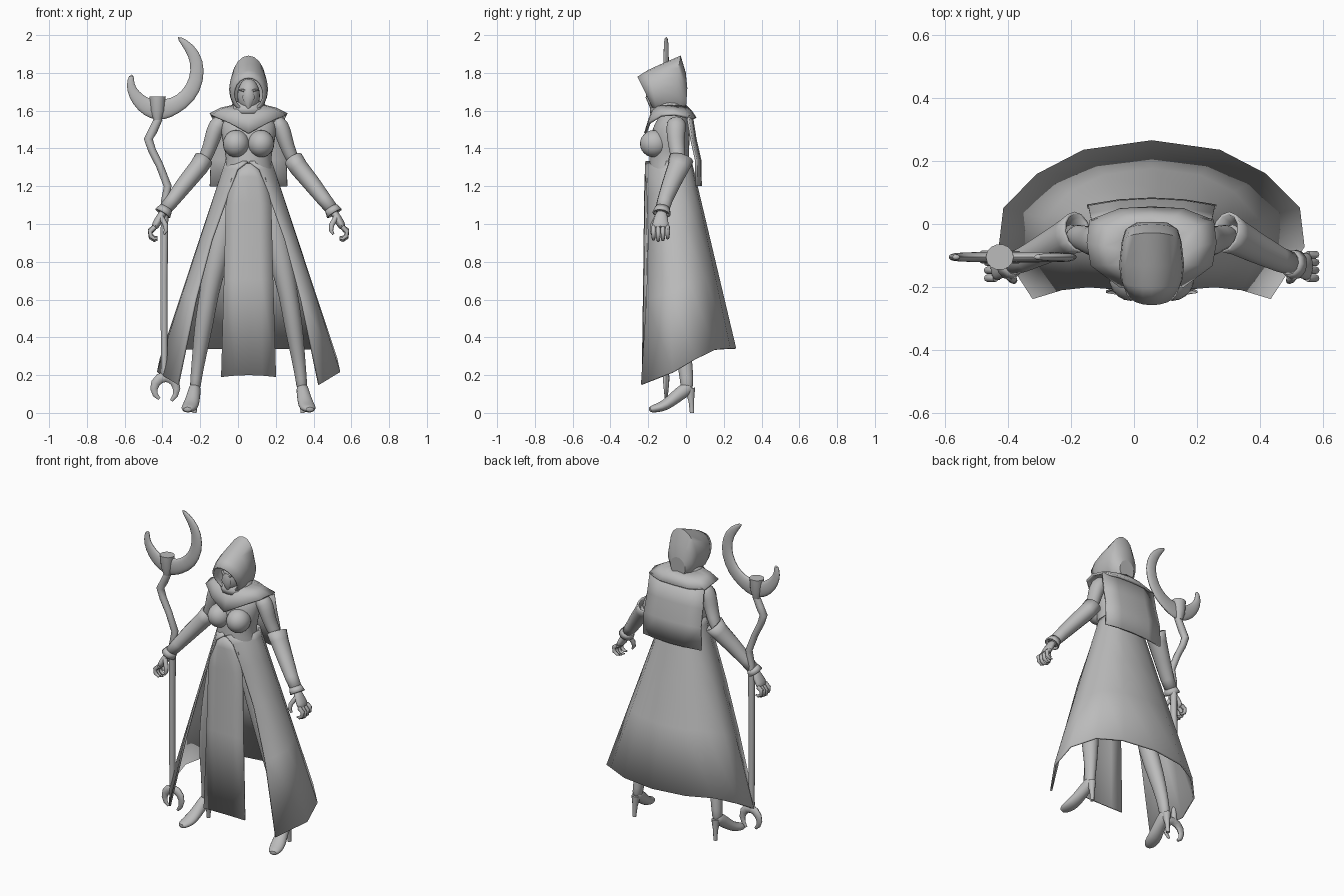
import bpy, bmesh, math
from mathutils import Vector

CX = 0.056  # the figure stands a little right of centre, the staff fills the left
grey = bpy.data.materials.new("plain_grey")
grey.diffuse_color = (0.5, 0.5, 0.5, 1)


def finish(name, bm, thick=0, sub=0, angle=50):
    bmesh.ops.recalc_face_normals(bm, faces=bm.faces)
    me = bpy.data.meshes.new(name)
    bm.to_mesh(me)
    bm.free()
    me.materials.append(grey)
    ob = bpy.data.objects.new(name, me)
    bpy.context.collection.objects.link(ob)
    bpy.ops.object.select_all(action='DESELECT')
    bpy.context.view_layer.objects.active = ob
    ob.select_set(True)
    bpy.ops.object.shade_smooth_by_angle(angle=math.radians(angle))
    if thick:
        m = ob.modifiers.new("thickness", 'SOLIDIFY')
        m.thickness = thick
        m.offset = 0
    if sub:
        m = ob.modifiers.new("smooth", 'SUBSURF')
        m.levels = m.render_levels = sub
    return ob


def loft(name, rings, closed=True, caps=True, **kw):
    """Skin a list of point rows; closed rows form a tube, open rows a sheet."""
    bm = bmesh.new()
    rows = [[bm.verts.new(p) for p in r] for r in rings]
    n = len(rows[0])
    for a, b in zip(rows, rows[1:]):
        for i in range(n if closed else n - 1):
            j = (i + 1) % n
            bm.faces.new((a[i], a[j], b[j], b[i]))
    if closed and caps:
        bm.faces.new(rows[0])
        bm.faces.new(rows[-1])
    return finish(name, bm, **kw)


def oval(c, u, v, n):
    return [c + u * math.cos(2 * math.pi * i / n) + v * math.sin(2 * math.pi * i / n) for i in range(n)]


def tube(name, pts, n=12, ref=(0, 1, 0), side=1, cx=CX, **kw):
    """Tube through (x, y, z, radius across, radius along ref)."""
    ps = [Vector((cx + side * p[0], p[1], p[2])) for p in pts]
    rings = []
    for i, p in enumerate(ps):
        t = (ps[min(i + 1, len(ps) - 1)] - ps[max(i - 1, 0)]).normalized()
        u = t.cross(Vector(ref)).normalized()
        rings.append(oval(p, u * pts[i][3], u.cross(t) * pts[i][4], n))
    return loft(name, rings, **kw)


def ball(name, c, r):
    bm = bmesh.new()
    bmesh.ops.create_uvsphere(bm, u_segments=20, v_segments=12, radius=1)
    for v in bm.verts:
        v.co = Vector((v.co.x * r[0] + c[0], v.co.y * r[1] + c[1], v.co.z * r[2] + c[2]))
    return finish(name, bm)


def mirrored(half):
    """Open row running right side to left side; the last point is on the middle."""
    return [(CX + x, y, z) for x, y, z in half] + [(CX - x, y, z) for x, y, z in half[-2::-1]]


# Torso: height, half width, front, back
torso = [(1.63, .04, -.13, -.03), (1.59, .06, -.135, -.01), (1.555, .14, -.15, .01), (1.5, .15, -.185, .02),
         (1.42, .138, -.19, .02), (1.35, .117, -.195, .015), (1.28, .13, -.2, .02), (1.15, .16, -.19, .05),
         (1.05, .15, -.17, .05)]
loft("torso", [oval(Vector((CX, (f + b) / 2, z)), Vector((w, 0, 0)), Vector((0, (b - f) / 2, 0)), 20)
               for z, w, f, b in torso], sub=1)

# Head and pointed face mask
ball("head", (CX, -.125, 1.68), (.06, .075, .09))
tube("face_mask", [(0, -.19, 1.715, .02, .01), (0, -.2, 1.67, .034, .014), (0, -.18, 1.61, .008, .008)], n=8)
for s in (-1, 1):
    tube("brow", [(.008, -.196, 1.70, .006, .008), (.03, -.188, 1.708, .007, .008), (.052, -.165, 1.712, .004, .006)],
         n=6, side=s)

# Hood: rings from the face opening to the back (top y z, bottom y z, half width)
hood = [(-.255, 1.775, -.165, 1.60, .078), (-.2, 1.81, -.15, 1.59, .093), (-.13, 1.842, -.13, 1.585, .098),
        (-.03, 1.887, -.085, 1.58, .09), (-.006, 1.80, -.04, 1.58, .08), (.002, 1.72, -.005, 1.60, .05)]
rings = []
for ty, tz, by, bz, w in hood:
    a, b = Vector((CX, ty, tz)), Vector((CX, by, bz))
    rings.append(oval((a + b) / 2, (a - b) / 2, Vector((w, 0, 0)), 20))
ob = loft("hood", rings, caps=False, thick=.01)
bm = bmesh.new()
bm.from_mesh(ob.data)
bm.verts.ensure_lookup_table()
bm.faces.new([bm.verts[i] for i in range(100, 120)])
bmesh.ops.recalc_face_normals(bm, faces=bm.faces)
bm.to_mesh(ob.data)
bm.free()

# Scarf at the neck
loft("scarf", [oval(Vector((CX, -.09, z)), Vector((r, 0, 0)), Vector((0, r, 0)), 20)
               for z, r in ((1.585, .095), (1.61, .094), (1.635, .08), (1.645, .065))], caps=False, thick=.012)

# Shoulder mantle with a V front
outer = [(0, -.215, 1.48), (.1, -.195, 1.535), (.19, -.13, 1.575), (.203, -.06, 1.58), (.195, .01, 1.565),
         (.1, .045, 1.56), (0, .05, 1.56)]
inner, middle = [], []
for i, p in enumerate(outer):
    a = math.pi * i / 6
    q = Vector((.08 * math.sin(a), -.085 - .08 * math.cos(a), 1.625))
    m = q.lerp(Vector(p), .55) + Vector((0, 0, .008))
    inner.append(tuple(q))
    middle.append(tuple(m))
loft("mantle", [mirrored(r)[:-1] for r in (inner, middle, outer)], caps=False, thick=.014)

# Back cape
cape = [(1.575, .03, .19), (1.45, .05, .195), (1.34, .075, .2), (1.2, .078, .205)]
loft("back_cape", [[(CX + s * w, y - .022 * s * s, z) for s in (-1, -.5, 0, .5, 1)] for z, y, w in cape],
     closed=False, thick=.012)

# Bust
for s in (-1, 1):
    ball("bust", (CX + s * .066, -.168, 1.425), (.07, .076, .072))

# Long open skirt: waist row to hem row, front edges curve away from the middle
hem = [(.373, -.235, .15), (.48, -.07, .215), (.465, .05, .285), (.36, .155, .335), (.215, .23, .34), (0, .26, .34)]
waist = [(.005, -.212, 1.33), (.118, -.1, 1.33), (.118, -.04, 1.33), (.09, .005, 1.33), (.05, .02, 1.33),
         (0, .025, 1.33)]
edge = [(0, .005, -.212), (.035, .06, -.215), (.15, .11, -.205), (.35, .195, -.198), (.62, .28, -.207),
        (1, .373, -.235)]
rows = []
for f, ex, ey in edge:
    row = [tuple(Vector(a).lerp(Vector(b), f)) for a, b in zip(waist, hem)]
    row[0] = (ex, ey, row[0][2])
    rows.append(mirrored(row))
loft("skirt", rows, closed=False, thick=.012)

# Front cloth panel
panel = [(1.31, .045, -.208), (1.24, .09, -.216), (1.1, .12, -.218), (.7, .13, -.223), (.19, .145, -.23)]
loft("front_panel", [[(CX + s * w, y + .015 * s * s, z + .01 * (1 - s * s)) for s in (-1, -.5, 0, .5, 1)]
                     for z, w, y in panel], closed=False, thick=.008)

for s in (-1, 1):
    # Leg, high-heeled shoe
    tube("leg", [(.09, -.07, 1.17, .09, .09), (.125, -.08, 1.0, .083, .085), (.175, -.085, .8, .066, .07),
                 (.21, -.08, .63, .05, .053), (.235, -.05, .48, .052, .058), (.262, -.01, .3, .038, .043),
                 (.28, .005, .17, .03, .036), (.283, .005, .12, .03, .036)], n=14, side=s, sub=1)
    tube("shoe", [(.283, .03, .14, .022, .025), (.284, .005, .13, .034, .04), (.292, -.05, .088, .037, .036),
                  (.306, -.11, .038, .046, .03), (.318, -.16, .024, .043, .024), (.326, -.198, .016, .022, .015)],
         n=12, ref=(0, 0, 1), side=s, sub=1)
    tube("shoe_heel", [(.282, .02, .13, .026, .03), (.284, .028, .06, .014, .015), (.286, .032, 0, .011, .012)],
         n=10, side=s)

    # Arm, gauntlet with flared opening, cuff
    tube("upper_arm", [(.13, -.05, 1.55, .045, .05), (.172, -.052, 1.52, .05, .055), (.192, -.055, 1.45, .043, .048),
                       (.215, -.045, 1.38, .037, .042), (.255, -.035, 1.30, .035, .038)], side=s, sub=1)
    tube("gauntlet", [(.236, -.025, 1.345, .047, .062), (.265, -.04, 1.30, .045, .054), (.33, -.075, 1.22, .041, .045),
                      (.4, -.11, 1.13, .034, .036), (.448, -.128, 1.07, .029, .032)], side=s, caps=False, thick=.01)
    tube("forearm", [(.25, -.035, 1.31, .032, .035), (.35, -.085, 1.195, .03, .032), (.455, -.13, 1.06, .024, .028)],
         side=s)
    tube("cuff", [(.437, -.124, 1.085, .032, .036), (.455, -.13, 1.055, .042, .045)], side=s, caps=False, thick=.008)

    # Hand with curled fingers
    tube("palm", [(.447, -.128, 1.07, .02, .028), (.468, -.132, 1.035, .023, .036), (.488, -.135, 1.0, .023, .046),
                  (.502, -.135, .975, .018, .044)], side=s, sub=1)
    for k in range(4):
        y = -.172 + .025 * k
        d = (.0, -.008, -.004, .006)[k]
        tube("finger", [(.495, y, .985, .013, .012), (.521, y, .962 + d, .0125, .012), (.518, y, .935 + d, .011, .011),
                        (.498, y, .921 + d, .009, .009), (.482, y, .925 + d, .005, .005)], n=8, side=s)
    tube("thumb", [(.462, -.155, 1.035, .014, .014), (.44, -.175, .995, .014, .014), (.437, -.18, .965, .011, .011),
                   (.449, -.18, .945, .006, .006)], n=8, side=s)

# Staff: straight pole with a crooked neck
tube("staff_pole", [(-.39, -.105, .18, .017, .017), (-.392, -.105, .7, .019, .019), (-.388, -.105, 1.12, .02, .02),
                    (-.372, -.105, 1.2, .021, .021), (-.415, -.105, 1.31, .02, .02), (-.455, -.105, 1.39, .021, .021),
                    (-.475, -.105, 1.45, .024, .022), (-.45, -.105, 1.495, .024, .022),
                    (-.42, -.105, 1.56, .022, .02)], n=10, cx=0)

# Staff crescent: one long horn and one short horn, both flat
tube("long_horn", [(-.45, -.105, 1.605, .055, .018), (-.4, -.105, 1.605, .06, .018), (-.336, -.105, 1.622, .047, .018),
                   (-.26, -.105, 1.676, .045, .017), (-.216, -.105, 1.765, .041, .016),
                   (-.215, -.105, 1.86, .037, .015), (-.255, -.105, 1.937, .03, .014),
                   (-.322, -.105, 1.992, .008, .01)], n=10, cx=0, sub=1)
tube("short_horn", [(-.4, -.105, 1.605, .06, .018), (-.45, -.105, 1.605, .055, .018), (-.505, -.105, 1.632, .045, .017),
                    (-.552, -.105, 1.685, .033, .015), (-.573, -.105, 1.74, .022, .013),
                    (-.562, -.105, 1.793, .014, .01)], n=10, cx=0, sub=1)
tube("staff_socket", [(-.426, -.105, 1.55, .022, .022), (-.426, -.105, 1.6, .038, .036),
                      (-.426, -.105, 1.66, .042, .04), (-.426, -.105, 1.675, .044, .041)], n=14, cx=0)

# Staff foot: small claw opening downward
claw = []
for k in range(11):
    a = math.radians(238 - 29.6 * k)
    r = .008 + .02 * math.sin(math.pi * k / 10)
    claw.append((-.385 + .06 * math.cos(a), -.105, .125 + (.06 + .012 * k / 10) * math.sin(a), r, r * .65))
tube("staff_claw", claw, n=8, cx=0)
